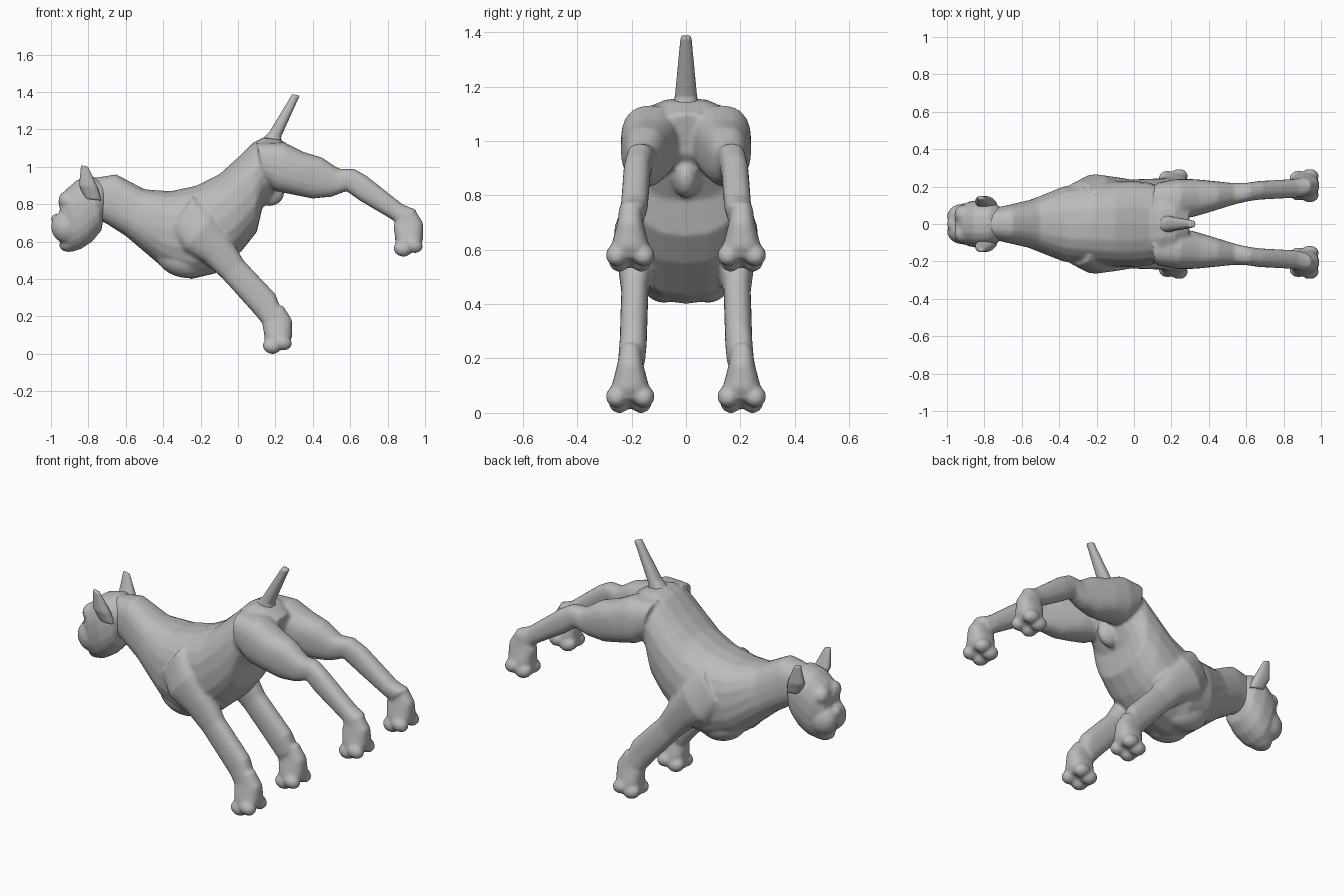
import bpy, bmesh, math
from mathutils import Vector, Matrix

old = bpy.data.objects.get("Cube")
if old:
    bpy.data.objects.remove(old)

grey = bpy.data.materials.new("plain grey")
grey.use_nodes = True
COLOUR = (0.5, 0.5, 0.5, 1)
grey.diffuse_color = COLOUR
grey.node_tree.nodes["Principled BSDF"].inputs["Base Color"].default_value = COLOUR


def signed_power(value, power):
    return math.copysign(abs(value) ** power, value)


def loft(bm, rings, side=1, sway=(0, 0), shift=Vector(), sides=20, power=0.82):
    """Skin closed rings, each: upper x and z, lower x and z, half width.
    The centre moves sideways from the first sway value to the second."""
    loops = []
    for index, (upper_x, upper_z, lower_x, lower_z, width) in enumerate(rings):
        along = index / (len(rings) - 1)
        y = side * (sway[0] + (sway[1] - sway[0]) * along)
        upper = Vector((upper_x, y, upper_z)) + shift
        lower = Vector((lower_x, y, lower_z)) + shift
        middle, half = (upper + lower) / 2, (upper - lower) / 2
        loop = []
        for step in range(sides):
            angle = math.tau * step / sides
            rise = signed_power(math.cos(angle), power)
            spread = signed_power(math.sin(angle), power)
            loop.append(bm.verts.new(middle + half * rise + Vector((0, width * spread, 0))))
        loops.append(loop)
    for first, second in zip(loops, loops[1:]):
        for i in range(sides):
            j = (i + 1) % sides
            bm.faces.new((first[i], first[j], second[j], second[i]))
    bm.faces.new(loops[0][::-1])
    bm.faces.new(loops[-1])


def ball(bm, centre, radii, tilt=0):
    """Add a stretched sphere, tilted in the side plane."""
    matrix = (Matrix.Translation(centre) @ Matrix.Rotation(tilt, 4, 'Y')
              @ Matrix.Diagonal((*radii, 1)))
    bmesh.ops.create_uvsphere(bm, u_segments=20, v_segments=12, radius=1, matrix=matrix)


def finish(name, bm, voxel=0.01, smooth=4):
    """Fuse the overlapping volumes of a part into one soft skin."""
    bmesh.ops.recalc_face_normals(bm, faces=bm.faces)
    mesh = bpy.data.meshes.new(name)
    bm.to_mesh(mesh)
    bm.free()
    mesh.materials.append(grey)
    part = bpy.data.objects.new(name, mesh)
    bpy.context.collection.objects.link(part)
    fuse = part.modifiers.new("fuse", 'REMESH')
    fuse.mode = 'VOXEL'
    fuse.voxel_size = voxel
    fuse.use_smooth_shade = True
    soften = part.modifiers.new("soften", 'SMOOTH')
    soften.factor = 0.5
    soften.iterations = smooth


TORSO = [
    (-.78, .94, -.76, .72, .08), (-.65, .96, -.71, .7, .1),
    (-.5, .88, -.6, .63, .13), (-.36, .87, -.4, .46, .2),
    (-.22, .9, -.25, .4, .22), (-.1, .96, -.12, .43, .23),
    (0, 1.05, .02, .55, .23), (.08, 1.13, .1, .65, .22),
    (.14, 1.16, .13, .78, .2), (.22, 1.15, .2, .88, .17),
    (.3, 1.1, .26, .95, .09)]
FRONT_LEG = [
    (-.24, .84, -.36, .66, .05), (-.13, .75, -.29, .55, .09),
    (-.04, .62, -.18, .49, .07), (.03, .5, -.08, .4, .05),
    (.2, .32, .1, .2, .05), (.23, .24, .14, .15, .05)]
HIND_LEG = [
    (.1, 1.13, .14, .92, .1), (.25, 1.13, .2, .87, .11),
    (.35, 1.08, .3, .85, .1), (.45, 1.05, .4, .83, .08),
    (.54, .99, .5, .84, .06), (.62, .99, .58, .87, .05),
    (.69, .95, .65, .82, .05), (.88, .8, .82, .72, .05),
    (.95, .77, .86, .69, .05)]
PAW = [
    (.03, .26, -.07, .18, .04), (.08, .18, -.08, .16, .05),
    (.08, .09, -.07, .1, .07), (.06, .05, -.07, .05, .07),
    (0, .03, -.06, .01, .05)]

# Torso, neck and legs, with each paw growing out of its ankle
bm = bmesh.new()
loft(bm, TORSO)
ball(bm, (.17, 0, .87), (.08, .05, .08))
for side in (1, -1):
    loft(bm, FRONT_LEG, side, sway=(.17, .2))
    loft(bm, HIND_LEG, side, sway=(.12, .2))
    ball(bm, (-.3, side * .08, .5), (.14, .09, .09), .3)
    for ankle_x, ankle_z in ((.21, 0), (.91, .52)):
        ankle = Vector((ankle_x, side * .205, ankle_z))
        loft(bm, PAW, shift=ankle)
        # Two high outer toes and two low middle toes
        for edge in (1, -1):
            ball(bm, ankle + Vector((.03, edge * .05, .06)), (.05, .04, .04), .3)
            ball(bm, ankle + Vector((-.03, edge * .04, .04)), (.05, .04, .04), .3)
finish("body", bm)

# Head: skull, brow, hanging lips, nose and lower jaw
SKULL = [
    (-.71, .92, -.72, .73, .09), (-.78, .95, -.73, .66, .12),
    (-.86, .93, -.78, .6, .13), (-.92, .88, -.84, .56, .12),
    (-.96, .81, -.9, .55, .09)]
bm = bmesh.new()
loft(bm, SKULL)
ball(bm, (-.97, 0, .72), (.03, .04, .03))
ball(bm, (-.88, 0, .6), (.08, .07, .05), -.4)
for side in (1, -1):
    ball(bm, (-.91, side * .04, .68), (.09, .07, .09), .2)
    ball(bm, (-.92, side * .05, .82), (.04, .05, .05))
finish("head", bm)

# Ears: upright, pointed and slightly cupped
EAR = [(-.73, .82, -.82, .83, .03), (-.75, .89, -.85, .9, .03),
       (-.8, 1, -.84, 1.01, .01)]
for label, side in (("left", 1), ("right", -1)):
    bm = bmesh.new()
    loft(bm, EAR, side, sway=(.1, .14))
    finish(label + "_ear", bm, voxel=0.006, smooth=2)

# Tail: short, straight and tapering
TAIL = [(.1, 1.12, .24, 1.08, .05), (.17, 1.19, .23, 1.16, .04),
        (.29, 1.39, .33, 1.38, .02)]
bm = bmesh.new()
loft(bm, TAIL)
finish("tail", bm, voxel=0.007, smooth=1)
